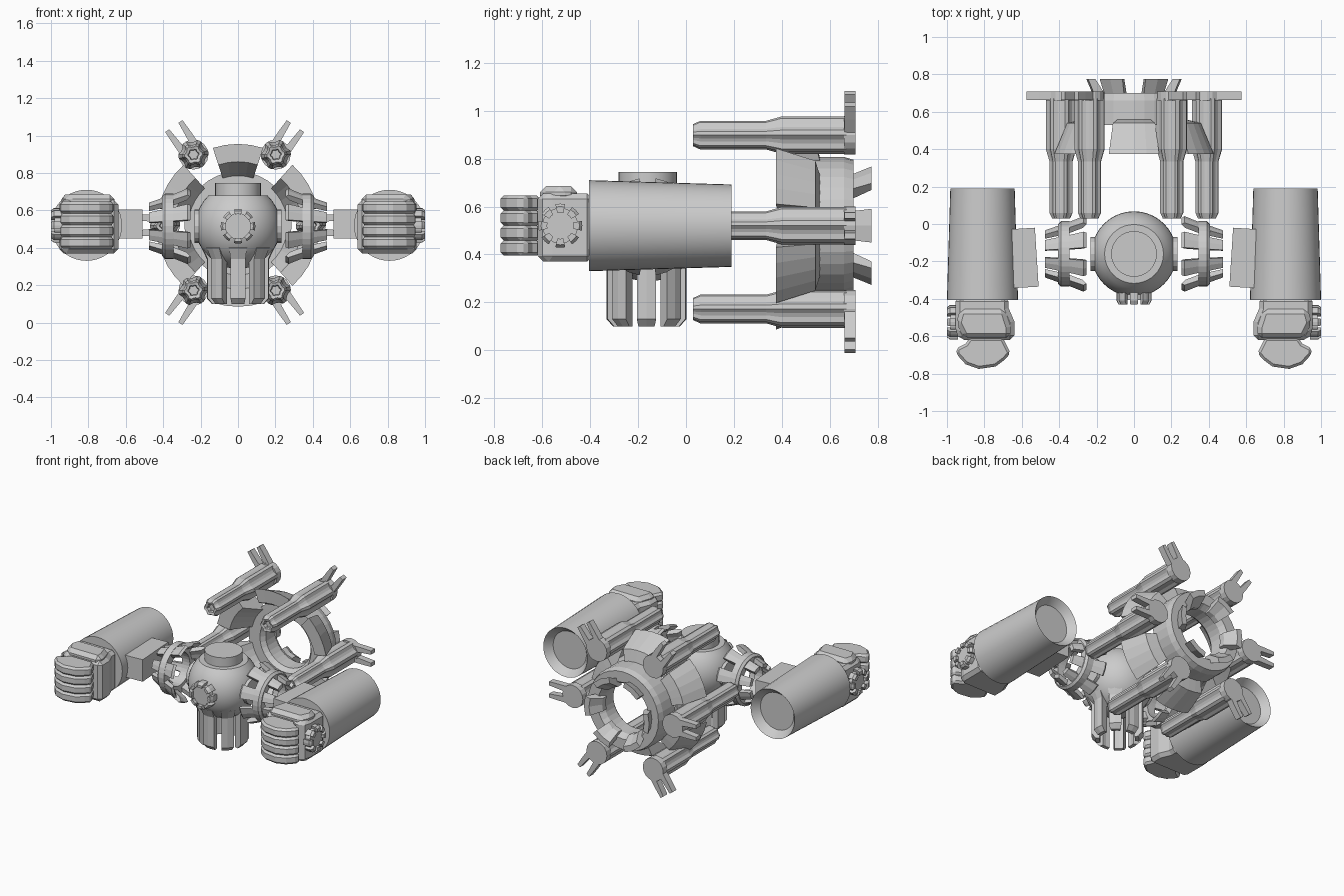
import bpy, bmesh, math
from mathutils import Vector

if "Cube" in bpy.data.objects:
    bpy.data.objects.remove(bpy.data.objects["Cube"])

CZ = 0.515  # height of the body, shoulders and arms


def finish(name, bm, mirror=False, smooth=False, bevel=0):
    bmesh.ops.remove_doubles(bm, verts=bm.verts, dist=1e-5)
    bmesh.ops.recalc_face_normals(bm, faces=bm.faces)
    me = bpy.data.meshes.new(name)
    bm.to_mesh(me)
    bm.free()
    ob = bpy.data.objects.new(name, me)
    bpy.context.collection.objects.link(ob)
    if smooth:
        me.polygons.foreach_set("use_smooth", [True] * len(me.polygons))
        me.set_sharp_from_angle(angle=math.radians(32))
    if bevel:
        b = ob.modifiers.new("bevel", 'BEVEL')
        b.width, b.segments = bevel, 1
    if mirror:
        m = ob.modifiers.new("mirror", 'MIRROR')
        m.use_mirror_merge = False
    return ob


def revolve(name, profile, axis, centre, arcs=None, steps=32, flute=None, **kw):
    """Sweep closed (radius, height) profile round an axis: full turn, or arcs of (centre, half) degrees."""
    bm = bmesh.new()
    place = {'X': lambda a, b, h: Vector((h, a, b)),
             'Y': lambda a, b, h: Vector((a, h, b)),
             'Z': lambda a, b, h: Vector((a, b, h))}[axis]
    full = arcs is None
    for mid, half in (arcs or [(0, 180)]):
        rows = []
        for i in range(steps if full else steps + 1):
            t = math.radians(mid - half + 2 * half * i / steps)
            k = flute[i % len(flute)] if flute else 1
            rows.append([bm.verts.new(Vector(centre) + place(k * r * math.cos(t), k * r * math.sin(t), h))
                         for r, h in profile])
        n = len(profile)
        for i in range(steps):
            p, q = rows[i], rows[(i + 1) % len(rows)]
            for j in range(n):
                if profile[j][0] == 0 and profile[(j + 1) % n][0] == 0:
                    continue
                bm.faces.new((p[j], p[(j + 1) % n], q[(j + 1) % n], q[j]))
        if not full:
            bm.faces.new(rows[0])
            bm.faces.new(rows[-1])
    return finish(name, bm, **kw)


def prism(name, pts, z0, z1, **kw):
    """Extrude a plan outline (x, y) upward."""
    bm = bmesh.new()
    f = bm.faces.new([bm.verts.new((x, y, z0)) for x, y in pts])
    r = bmesh.ops.extrude_face_region(bm, geom=[f])
    for v in r['geom']:
        if isinstance(v, bmesh.types.BMVert):
            v.co.z = z1
    return finish(name, bm, **kw)


def spokes(n, half, start=0):
    return [(start + 360 * i / n, half) for i in range(n)]


# Body: sphere with flattened top, raised cap
R = 0.228
top = math.asin(0.165 / R)
ball = [(0, -R)] + [(R * math.cos(a), R * math.sin(a)) for a in
                    [-math.pi / 2 + (top + math.pi / 2) * i / 14 for i in range(1, 15)]] + [(0, 0.165)]
body = (0, -0.16, CZ)
revolve("body_sphere", ball, 'Z', body, steps=40, smooth=True)
revolve("body_cap", [(0, .14), (.122, .14), (.122, .23), (0, .23)], 'Z', body, steps=32, smooth=True)

# Skirt of eight slats under the body
revolve("skirt_slats", [(.195, .40), (.167, .34), (.167, .13), (.14, .10), (.115, .10), (.115, .36), (.16, .41)],
        'Z', (0, -.165, 0), spokes(8, 14), steps=2)

# Notched port on the front of the body
revolve("front_port", [(0, -.34), (.07, -.34), (.07, -.405), (0, -.405)], 'Y', (0, 0, CZ), steps=24)
revolve("front_port_teeth", [(.065, -.35), (.093, -.35), (.093, -.41), (.082, -.43), (.065, -.43)],
        'Y', (0, 0, CZ), spokes(8, 14), steps=2)
revolve("side_port", [(0, .19), (.09, .19), (.09, .232), (0, .232)], 'X', body, steps=16, mirror=True)

# Shoulder cups: ring with flared slats on both sides
revolve("shoulder_ring", [(.175, .345), (.175, .39), (.16, .405), (.115, .405), (.115, .345)],
        'X', body, steps=32, mirror=True)
revolve("shoulder_inner_slats", [(.172, .35), (.205, .27), (.195, .255), (.17, .275), (.135, .35)],
        'X', body, spokes(8, 13, 22.5), steps=2, mirror=True)
revolve("shoulder_outer_slats", [(.155, .40), (.128, .475), (.10, .475), (.12, .40)],
        'X', body, spokes(8, 13, 22.5), steps=2, mirror=True)
prism("shoulder_block", [(.53, -.02), (.69, -.03), (.69, -.345), (.51, -.335)], .45, .605, mirror=True)

# Forearm drums with dished rear
revolve("forearm", [(0, -.405), (.19, -.405), (.172, .19), (.13, .14), (0, .14)],
        'Y', (.81, 0, .52), steps=40, smooth=True, mirror=True)

# Hands
prism("palm", [(.67, -.39), (.955, -.39), (.955, -.58), (.93, -.62), (.64, -.62), (.64, -.52), (.67, -.45)],
      .37, .655, bevel=.03, mirror=True)
prism("thumb", [(.69, -.455), (.93, -.455), (.95, -.53), (.91, -.61), (.66, -.61), (.66, -.55)],
      .62, .685, bevel=.025, mirror=True)
for i in range(4):
    z = .427 + i * .0625
    prism("finger", [(.70, -.61), (.88, -.61), (.90, -.64), (.95, -.665), (.95, -.695), (.90, -.75), (.83, -.775),
                     (.74, -.762), (.69, -.725), (.66, -.69), (.68, -.65)],
          z - .032, z + .032, bevel=.014, mirror=True)
hand = (0, -.525, .52)
revolve("wrist_disc", [(0, .92), (.075, .92), (.075, .98), (0, .98)], 'X', hand, steps=16, mirror=True)
revolve("wrist_disc_teeth", [(.055, .94), (.092, .94), (.092, .985), (.08, 1.0), (.055, 1.0)],
        'X', hand, spokes(8, 13), steps=2, mirror=True)

# Rear ring with six forward plates and six tail prongs
rear = (0, 0, .52)
revolve("rear_ring", [(.287, .53), (.287, .66), (.275, .70), (.20, .70), (.175, .66), (.175, .56), (.20, .53)],
        'Y', rear, steps=32)
revolve("rear_plates", [(.435, .375), (.365, .54), (.28, .56), (.26, .54), (.34, .38)],
        'Y', rear, spokes(6, 18, 30), steps=4)
revolve("tail_prongs", [(.215, .68), (.255, .775), (.215, .775), (.165, .70), (.165, .66), (.19, .66)],
        'Y', rear, spokes(6, 16), steps=2)

# Six fluted barrels, each with a forked bracket pointing outward
barrel = [(0, .06), (.026, .06), (.03, .035), (.048, .03), (.062, .06), (.062, .335), (.081, .40), (.081, .67), (0, .67)]
mounts = [(.39, .52, 0)] + [(-.39, .52, 180)]
for sx in (-1, 1):
    for sz in (-1, 1):
        mounts.append((sx * .22 - .018, .535 + sz * .363, math.degrees(math.atan2(sz * .363, sx * .25))))
for x, z, ang in mounts:
    revolve("barrel", barrel, 'Y', (x, 0, z), steps=24, flute=(1, 1, .84, .84))
    revolve("bracket_disc", [(0, .66), (.08, .66), (.08, .708), (0, .708)], 'Y', (x, 0, z), steps=16)
    d = Vector((math.cos(math.radians(ang)), math.sin(math.radians(ang))))
    n = Vector((-d.y, d.x))
    for s in (-1, 1):
        bm = bmesh.new()
        outline = [(.03, .015), (.10, .022), (.185, .030), (.185, .056), (.12, .058), (.03, .058)]
        vs = []
        for a, b in outline:
            p = Vector((x, z)) + d * a + n * (b * s)
            vs.append(bm.verts.new((p.x, .662, p.y)))
        f = bm.faces.new(vs)
        r = bmesh.ops.extrude_face_region(bm, geom=[f])
        bmesh.ops.translate(bm, verts=[v for v in r['geom'] if isinstance(v, bmesh.types.BMVert)], vec=(0, .046, 0))
        finish("bracket_prong", bm)
